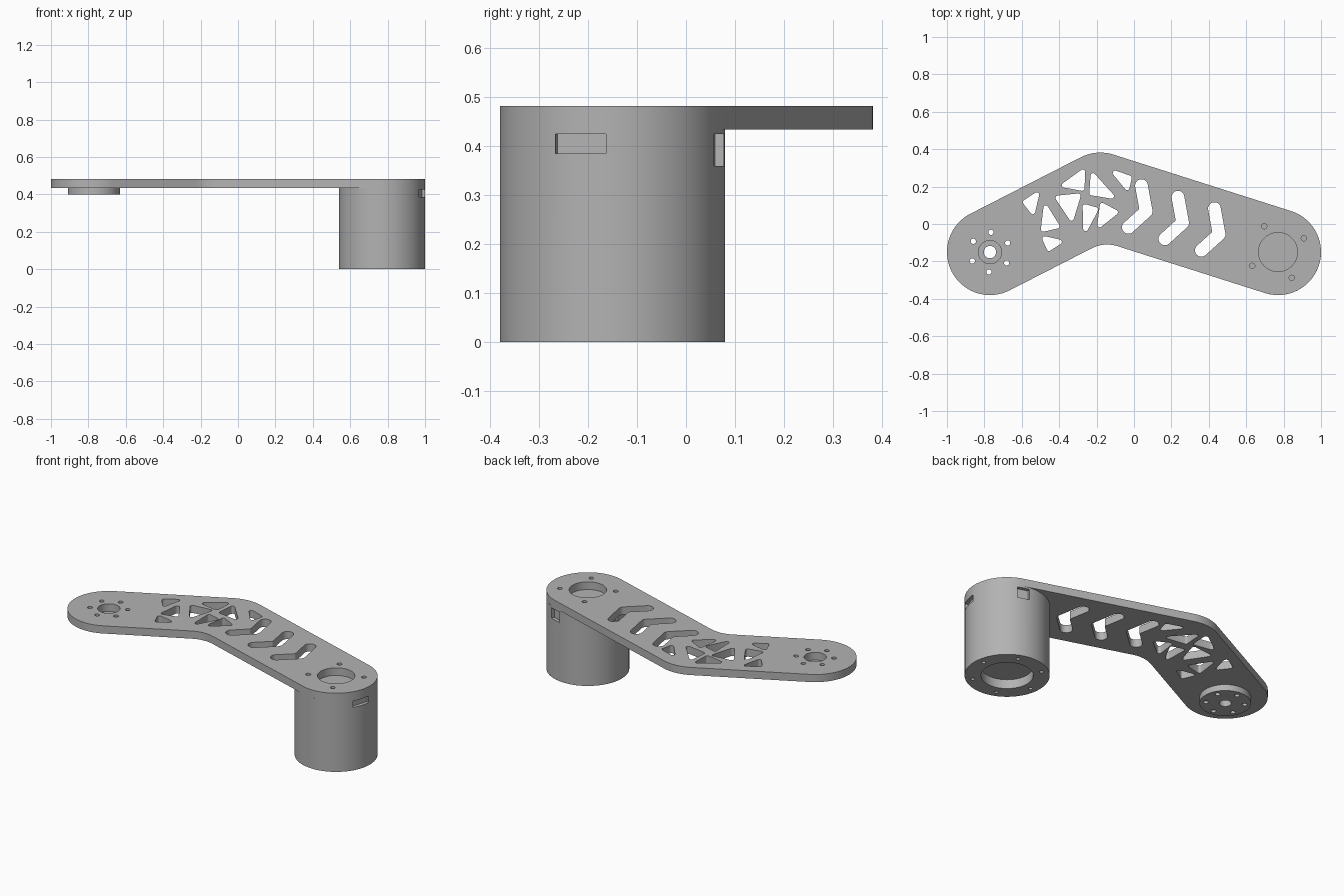
import bpy, bmesh, math
from mathutils import Vector, Matrix

cube = bpy.data.objects.get("Cube")
if cube:
    bpy.data.objects.remove(cube)

grey = bpy.data.materials.new("grey")
grey.use_nodes = True
COLOUR = (0.45, 0.45, 0.45, 1)
grey.diffuse_color = COLOUR
grey.node_tree.nodes["Principled BSDF"].inputs["Base Color"].default_value = COLOUR

MOTOR = Vector((0.77, -0.15))
JOINT = Vector((-0.77, -0.15))
ELBOW = Vector((-0.18, 0.152))
END_R = 0.23
PLATE_Z, TOP_Z = 0.435, 0.482


def polar(centre, radius, angle):
    return Vector((centre[0] + radius * math.cos(angle), centre[1] + radius * math.sin(angle)))


def arc(centre, radius, start, end, steps):
    return [polar(centre, radius, start + (end - start) * i / steps) for i in range(steps + 1)]


def circle(centre, radius, sides=32):
    return arc(centre, radius, 0, math.tau, sides)[:-1]


def ring(centre, radius, count, offset):
    """Centres of a bolt circle."""
    return [polar(centre, radius, math.radians(offset) + math.tau * i / count) for i in range(count)]


def bent_bar(a, b, c, r, inner):
    """Outline of a round-ended bar that bends to the right at b."""
    a, b, c = Vector(a), Vector(b), Vector(c)
    n1 = math.atan2(b.y - a.y, b.x - a.x) + math.pi / 2
    n2 = math.atan2(c.y - b.y, c.x - b.x) + math.pi / 2
    mid, half = (n1 + n2) / 2, (n1 - n2) / 2
    crook = polar(b, -(r + inner) / math.cos(half), mid)
    return (arc(a, r, n1 + math.pi, n1, 40) + arc(b, r, n1, n2, 12)
            + arc(c, r, n2, n2 - math.pi, 40) + arc(crook, inner, n2, n1, 10))


def rounded(points, r, steps=5):
    """Polygon with each corner replaced by an arc."""
    pts = [Vector(p) for p in points]
    result = []
    for i, p in enumerate(pts):
        u = (pts[i - 1] - p).normalized()
        v = (pts[(i + 1) % len(pts)] - p).normalized()
        half = u.angle(v) / 2
        centre = p + (u + v).normalized() * r / math.sin(half)
        foot = p + u * r / math.tan(half) - centre
        sweep = math.pi - 2 * half
        if u.x * v.y - u.y * v.x > 0:
            sweep = -sweep
        start = math.atan2(foot.y, foot.x)
        result += arc(centre, r, start, start + sweep, steps)
    return result


def finish(obj):
    obj.data.materials.clear()
    obj.data.materials.append(grey)
    bpy.ops.object.select_all(action='DESELECT')
    obj.select_set(True)
    bpy.context.view_layer.objects.active = obj
    bpy.ops.object.shade_smooth_by_angle(angle=math.radians(30))


def add_mesh(name, bm):
    mesh = bpy.data.meshes.new(name)
    bm.to_mesh(mesh)
    bm.free()
    obj = bpy.data.objects.new(name, mesh)
    bpy.context.collection.objects.link(obj)
    return obj


def slab(name, loops, z0, z1):
    """Extrude the first loop, with the other loops as holes."""
    curve = bpy.data.curves.new(name, 'CURVE')
    curve.dimensions, curve.fill_mode = '2D', 'BOTH'
    curve.extrude = (z1 - z0) / 2
    for loop in loops:
        spline = curve.splines.new('POLY')
        spline.points.add(len(loop) - 1)
        for point, p in zip(spline.points, loop):
            point.co = (p.x, p.y, 0, 1)
        spline.use_cyclic_u = True
    source = bpy.data.objects.new(name + "_profile", curve)
    bpy.context.collection.objects.link(source)
    graph = bpy.context.evaluated_depsgraph_get()
    mesh = bpy.data.meshes.new_from_object(source.evaluated_get(graph))
    bpy.data.objects.remove(source)
    bm = bmesh.new()
    bm.from_mesh(mesh)
    bmesh.ops.remove_doubles(bm, verts=bm.verts, dist=1e-5)
    bmesh.ops.recalc_face_normals(bm, faces=bm.faces)
    bmesh.ops.translate(bm, verts=bm.verts, vec=(0, 0, (z0 + z1) / 2))
    obj = add_mesh(name, bm)
    finish(obj)
    return obj


def cylinder(bm, centre, radius, z0, z1, sides):
    place = Matrix.Translation((centre[0], centre[1], (z0 + z1) / 2))
    bmesh.ops.create_cone(bm, cap_ends=True, segments=sides, radius1=radius,
                          radius2=radius, depth=z1 - z0, matrix=place)


# Truss windows in the short half of the arm
windows = [
    [(-0.60, 0.12), (-0.50, 0.185), (-0.535, 0.035)],
    [(-0.48, 0.125), (-0.39, -0.02), (-0.50, -0.045)],
    [(-0.405, 0.20), (-0.26, 0.305), (-0.265, 0.175)],
    [(-0.43, 0.15), (-0.28, 0.165), (-0.33, 0.0)],
    [(-0.23, 0.29), (-0.085, 0.13), (-0.24, 0.155)],
    [(-0.14, 0.30), (-0.01, 0.255), (-0.03, 0.165)],
    [(-0.275, 0.11), (-0.185, 0.085), (-0.27, -0.075)],
    [(-0.18, 0.12), (-0.075, 0.065), (-0.20, -0.035)],
    [(-0.50, -0.06), (-0.365, -0.09), (-0.46, -0.15)],
]
holes = [rounded(w, 0.013) for w in windows]

# Chevron windows in the long half
for i in range(3):
    shift = Vector((0.195, -0.0615)) * i
    path = [Vector(p) + shift for p in ((0.04, 0.205), (0.065, 0.068), (-0.03, -0.018))]
    holes.append(bent_bar(*path, 0.034, 0.01))

# Openings at both ends
joint_bolts = [circle(p, 0.014, 20) for p in ring(JOINT, 0.106, 6, 27)]
motor_bolts = [circle(p, 0.014, 20) for p in ring(MOTOR, 0.156, 4, 28)]
holes += joint_bolts + motor_bolts
holes += [circle(JOINT, 0.062, 48), circle(MOTOR, 0.104, 64)]

slab("arm_plate", [bent_bar(JOINT, ELBOW, MOTOR, END_R, 0.18)] + holes, PLATE_Z, TOP_Z)

# Boss under the joint end
slab("joint_boss", [circle(JOINT, 0.139, 72), circle(JOINT, 0.033)] + joint_bolts, 0.398, PLATE_Z)

# Housing under the motor end
bm = bmesh.new()
cylinder(bm, MOTOR, END_R, 0, PLATE_Z, 96)
housing = add_mesh("motor_housing", bm)

# Base recess, base bolt holes and side slots
bm = bmesh.new()
cylinder(bm, MOTOR, 0.141, -0.05, 0.055, 64)
for p in ring(MOTOR, 0.19, 6, 8):
    cylinder(bm, p, 0.011, -0.05, 0.05, 16)
for angle, width, low in ((-17, 0.108, 0.385), (73, 0.07, 0.36), (163, 0.07, 0.36)):
    high = 0.425
    place = (Matrix.Translation((MOTOR.x, MOTOR.y, (low + high) / 2))
             @ Matrix.Rotation(math.radians(angle), 4, 'Z')
             @ Matrix.Translation((0.258, 0, 0))
             @ Matrix.Diagonal((0.1, width, high - low, 1)))
    bmesh.ops.create_cube(bm, size=1, matrix=place)
cutter = add_mesh("housing_cutter", bm)
cutter.hide_render = True

cut = housing.modifiers.new("cut", 'BOOLEAN')
cut.object, cut.operation, cut.solver = cutter, 'DIFFERENCE', 'EXACT'
bpy.context.view_layer.objects.active = housing
bpy.ops.object.modifier_apply(modifier=cut.name)
bpy.data.objects.remove(cutter)
finish(housing)
